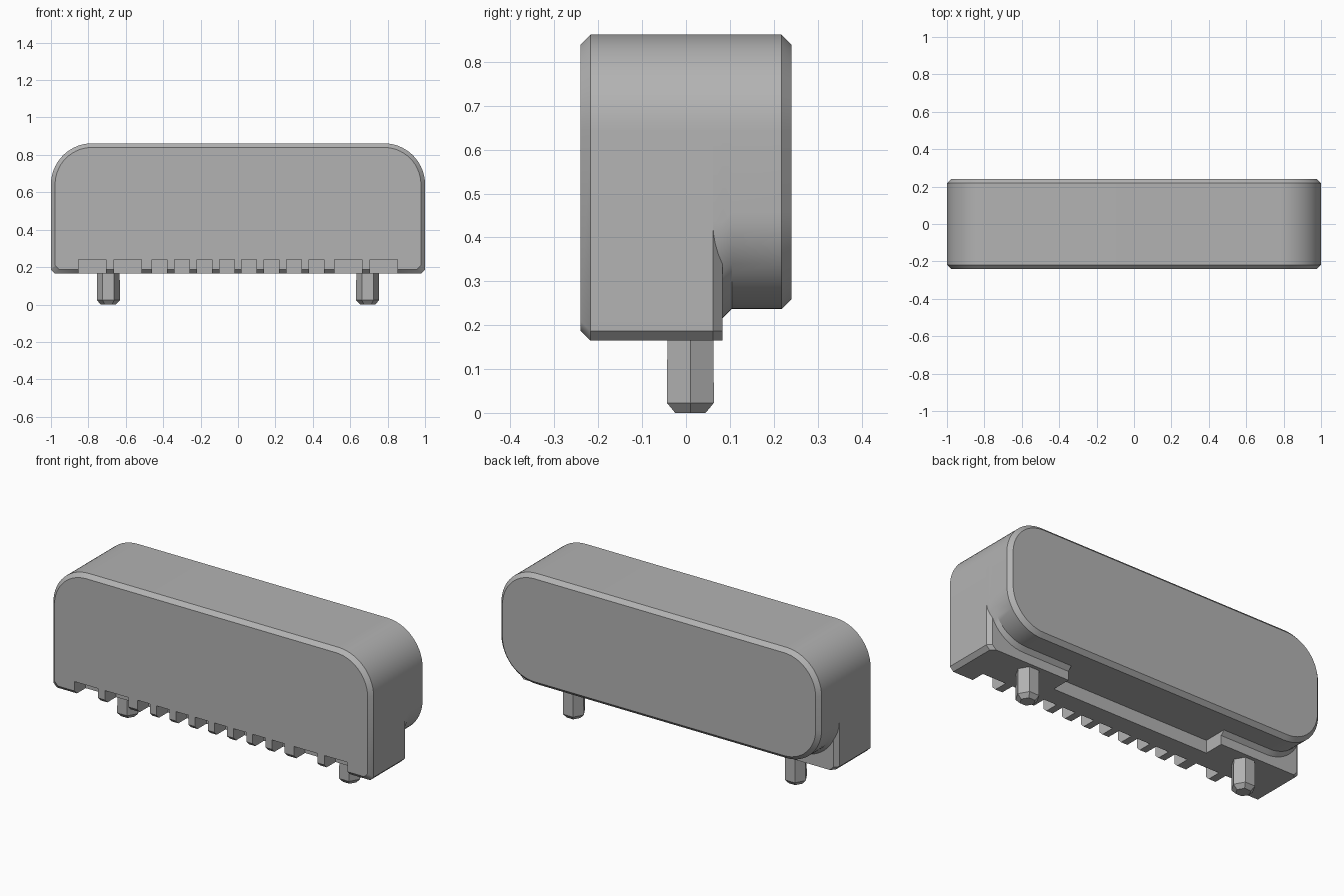
import bpy, bmesh, math
from mathutils import Matrix

if "Cube" in bpy.data.objects:
    bpy.data.objects.remove(bpy.data.objects["Cube"], do_unlink=True)

grey = bpy.data.materials.new("plain grey")
grey.use_nodes = True
grey.diffuse_color = (0.45, 0.45, 0.45, 1)
grey.node_tree.nodes["Principled BSDF"].inputs["Base Color"].default_value = (0.45, 0.45, 0.45, 1)

TOP, BOTTOM, SHELF = 0.862, 0.165, 0.237
RADIUS, CHAMFER, ARC = 0.22, 0.022, 14
BACK = 0.083          # back wall of the lower block


def make_object(name, bm):
    bmesh.ops.recalc_face_normals(bm, faces=bm.faces)
    mesh = bpy.data.meshes.new(name)
    bm.to_mesh(mesh)
    bm.free()
    mesh.materials.append(grey)
    obj = bpy.data.objects.new(name, mesh)
    bpy.context.collection.objects.link(obj)
    return obj


def activate(obj):
    bpy.ops.object.select_all(action='DESELECT')
    obj.select_set(True)
    bpy.context.view_layer.objects.active = obj


def outline(half, low, high, r_low, r_high, steps_low):
    """Upright rectangle in x and z with rounded corners."""
    points = []
    corners = [(1, 1, r_high, ARC), (-1, 1, r_high, ARC),
               (-1, -1, r_low, steps_low), (1, -1, r_low, steps_low)]
    for quarter, (sx, sz, r, steps) in enumerate(corners):
        cx = sx * (half - r)
        cz = high - r if sz > 0 else low + r
        for i in range(steps + 1):
            a = (quarter + i / steps) * math.pi / 2
            points.append((cx + r * math.cos(a), cz + r * math.sin(a)))
    return points


def loft(name, sections):
    """Skin a list of (y, outline) rings and close both ends."""
    bm = bmesh.new()
    rings = [[bm.verts.new((x, y, z)) for x, z in pts] for y, pts in sections]
    for a, b in zip(rings, rings[1:]):
        for i in range(len(a)):
            j = (i + 1) % len(a)
            bm.faces.new((a[i], a[j], b[j], b[i]))
    bm.faces.new(rings[0])
    bm.faces.new(rings[-1])
    return make_object(name, bm)


def cutter(boxes):
    """Boxes given as (x0, x1, y0, y1, z0, z1)."""
    bm = bmesh.new()
    for x0, x1, y0, y1, z0, z1 in boxes:
        place = Matrix.Translation(((x0 + x1) / 2, (y0 + y1) / 2, (z0 + z1) / 2))
        size = Matrix.Diagonal((x1 - x0, y1 - y0, z1 - z0, 1))
        bmesh.ops.create_cube(bm, size=1, matrix=place @ size)
    obj = make_object("cutter", bm)
    obj.hide_render = True
    return obj


def cut(obj, boxes):
    tool = cutter(boxes)
    mod = obj.modifiers.new("cut", 'BOOLEAN')
    mod.operation = 'DIFFERENCE'
    mod.solver = 'EXACT'
    mod.object = tool
    activate(obj)
    bpy.ops.object.modifier_apply(modifier=mod.name)
    bpy.data.objects.remove(tool, do_unlink=True)


def smooth(obj):
    activate(obj)
    bpy.ops.object.shade_smooth_by_angle(angle=math.radians(30))


# Front block: arched outline, chamfered front and lower back corners
full = outline(1, BOTTOM, TOP, CHAMFER, RADIUS, 1)
small = outline(1 - CHAMFER, BOTTOM + CHAMFER, TOP - CHAMFER, CHAMFER, RADIUS - CHAMFER, 1)
narrow = outline(1 - CHAMFER, BOTTOM, TOP - CHAMFER, CHAMFER, RADIUS - CHAMFER, 1)
front_block = loft("front_block", [(-0.24, small), (CHAMFER - 0.24, full),
                                   (BACK - CHAMFER, full), (BACK, narrow)])

# Rear shell: fully rounded outline with a sloped fillet where it meets the block
wide = outline(1, SHELF - CHAMFER, TOP, RADIUS, RADIUS, ARC)
rear = outline(1, SHELF, TOP, RADIUS, RADIUS, ARC)
rear_small = outline(1 - CHAMFER, SHELF + CHAMFER, TOP - CHAMFER,
                     RADIUS - CHAMFER, RADIUS - CHAMFER, ARC)
rear_shell = loft("rear_shell", [(BACK - CHAMFER, wide), (BACK, wide),
                                 (BACK + CHAMFER, rear), (0.24 - CHAMFER, rear),
                                 (0.24, rear_small)])

# Wide recess under the middle of the back
recess = (-0.49, 0.49, -0.03, 0.15, 0, SHELF)
cut(rear_shell, [recess])

# Row of slots along the front lower edge: narrow in the middle, wide at the ends
slots = [(-0.42 + 0.12 * i, 0.04) for i in range(8)]
slots += [(side * x, 0.073) for side in (-1, 1) for x in (0.59, 0.78)]
cut(front_block, [recess] + [(x - w, x + w, -0.3, -0.14, 0, 0.24) for x, w in slots])

smooth(front_block)
smooth(rear_shell)

# Six-sided locating pins with chamfered tips
for side, label in ((1, "left"), (-1, "right")):
    bm = bmesh.new()
    rings = []
    for z, r in ((0, 0.04), (0.023, 0.062), (0.2, 0.06)):
        rings.append([bm.verts.new((side * 0.693 + r * math.cos(k * math.pi / 3),
                                    0.01 + r * math.sin(k * math.pi / 3), z))
                      for k in range(6)])
    for a, b in zip(rings, rings[1:]):
        for i in range(6):
            j = (i + 1) % 6
            bm.faces.new((a[i], a[j], b[j], b[i]))
    bm.faces.new(rings[0])
    bm.faces.new(rings[-1])
    make_object(label + "_pin", bm)
